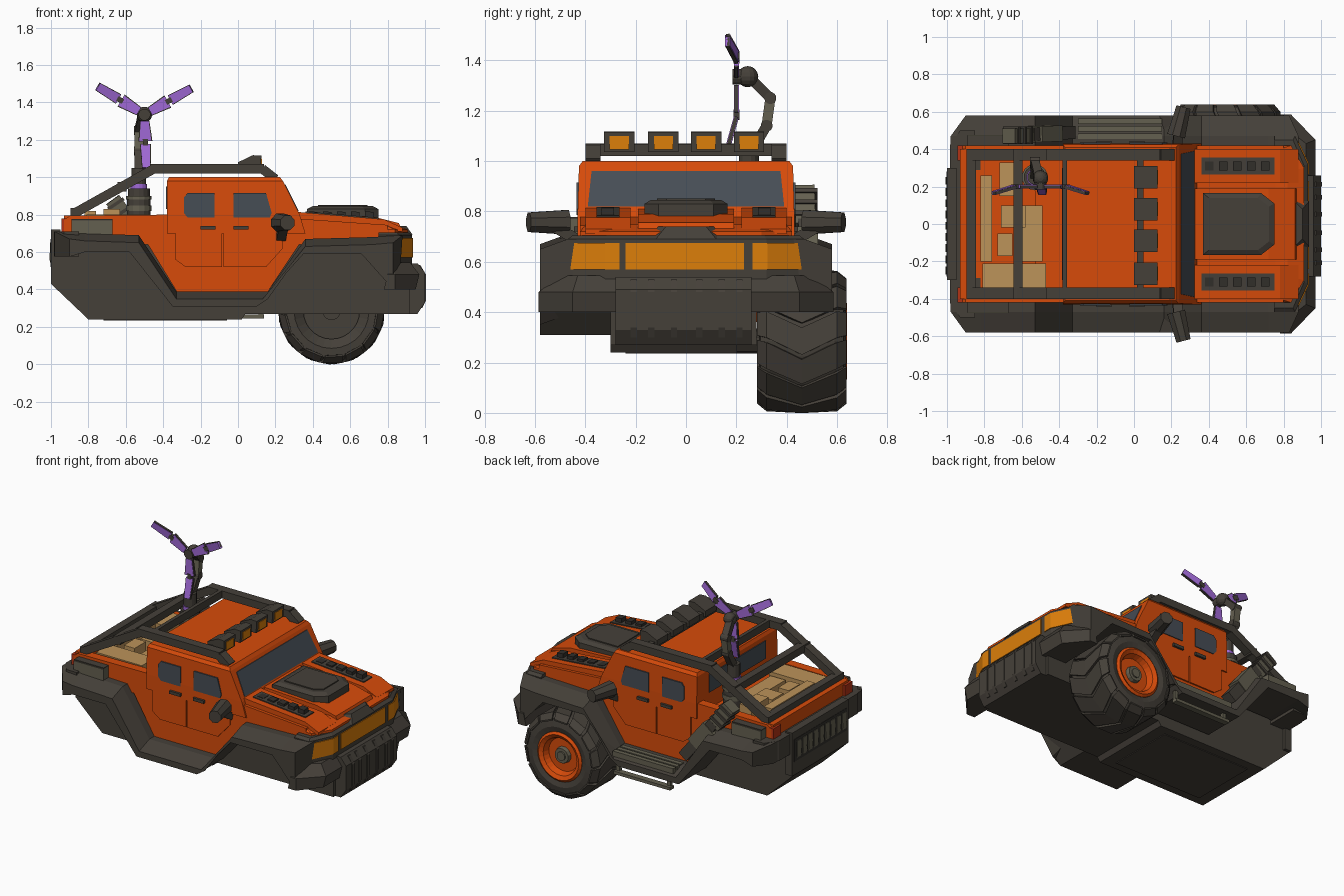
import bpy, bmesh, math
from mathutils import Vector as V

if "Cube" in bpy.data.objects:
    bpy.data.objects.remove(bpy.data.objects["Cube"])

def mat(name, r, g, b):
    m = bpy.data.materials.new(name)
    lin = lambda c: (c / 255 / 12.92) if c < 11 else ((c / 255 + .055) / 1.055) ** 2.4
    m.diffuse_color = (lin(r), lin(g), lin(b), 1)
    m.use_nodes = True
    m.node_tree.nodes["Principled BSDF"].inputs["Base Color"].default_value = m.diffuse_color
    return m

ORANGE = mat("orange paint", 215, 75, 10)
DARK = mat("dark trim", 69, 64, 57)
OLIVE = mat("olive metal", 100, 96, 80)
BLACK = mat("black recess", 50, 47, 43)
AMBER = mat("amber lamp", 220, 126, 10)
GLASS = mat("window glass", 70, 77, 85)
TAN = mat("tan crate", 188, 147, 90)
PURPLE = mat("purple blade", 160, 105, 214)
RED = mat("red lamp", 180, 50, 20)

def mesh(name, verts, faces, m):
    me = bpy.data.meshes.new(name)
    me.from_pydata([tuple(v) for v in verts], [], faces)
    bm = bmesh.new(); bm.from_mesh(me)
    bmesh.ops.recalc_face_normals(bm, faces=bm.faces)
    bm.to_mesh(me); bm.free()
    me.materials.append(m)
    ob = bpy.data.objects.new(name, me)
    bpy.context.collection.objects.link(ob)
    return ob

def loft(name, rings, m, closed=False):
    n, k = len(rings[0]), len(rings)
    faces = [(i*n+j, i*n+(j+1) % n, (i+1) % k*n+(j+1) % n, (i+1) % k*n+j)
             for i in range(k if closed else k-1) for j in range(n)]
    if not closed:
        faces += [tuple(range(n)), tuple(range((k-1)*n, k*n))]
    return mesh(name, [p for r in rings for p in r], faces, m)

def prism(name, pts, y0, y1, m):            # side profile (x, z) extruded along y
    return loft(name, [[(x, y, z) for x, z in pts] for y in (y0, y1)], m)

def stack(name, levels, m):                 # plan outlines (x, y) stacked along z
    return loft(name, [[(x, y, z) for x, y in pts] for z, pts in levels], m)

def rect(x0, x1, w):
    return [(x0, -w), (x1, -w), (x1, w), (x0, w)]

def nose(x0, x1, x2, w1, w2):               # plan with chamfered front corners
    return [(x0, -w2), (x1, -w2), (x2, -w1), (x2, w1), (x1, w2), (x0, w2)]

def box(name, x, y, z, m):
    return prism(name, [(x[0], z[0]), (x[1], z[0]), (x[1], z[1]), (x[0], z[1])], y[0], y[1], m)

def bar(name, p, q, w, h, m, side=(0, 1, 0), taper=1):
    p, q, side = V(p), V(q), V(side)
    d = (q - p).normalized()
    a = d.cross(side).normalized(); b = a.cross(d)
    ring = lambda c, t: [c + a*w/2*t*i + b*h/2*j for i, j in ((-1, -1), (1, -1), (1, 1), (-1, 1))]
    return loft(name, [ring(p, 1), ring(q, taper)], m)

def cyl(name, p, q, r, m, n=12, r2=None):
    p, q = V(p), V(q)
    rot = (q - p).to_track_quat('Z', 'Y')
    ring = lambda c, rr: [c + rot @ V((rr*math.cos(2*math.pi*(i+.5)/n), rr*math.sin(2*math.pi*(i+.5)/n), 0)) for i in range(n)]
    return loft(name, [ring(p, r), ring(q, r if r2 is None else r2)], m)

# chassis and underbody
prism("chassis", [(-1, .68), (-1, .43), (-.8, .24), (.02, .24), (.04, .27), (.92, .27), (.92, .64)], -.3, .28, DARK)
box("belly_panel", (-.72, -.06), (-.24, .22), (.235, .245), DARK)

# lower orange body: sill tub, front block, rear block and nose
prism("cabin_tub", [(-.53, .72), (-.31, .36), (.14, .36), (.38, .72)], -.42, .42, ORANGE)
prism("front_body", [(.3, .64), (.8, .64), (.8, .745), (.3, .78)], -.42, .42, ORANGE)
box("bed_floor", (-.93, -.38), (-.42, .42), (.64, .70), ORANGE)
stack("nose", [(.68, nose(.7, .84, .91, .3, .42)), (.72, nose(.7, .84, .91, .3, .42)),
               (.748, nose(.7, .78, .82, .28, .4))], ORANGE)
prism("hood_bulge", [(.3, .74), (.3, .81), (.72, .79), (.86, .755), (.88, .71)], -.19, .19, ORANGE)
for s in (1, -1):
    prism("hood_side", [(.31, .74), (.31, .815), (.78, .775), (.88, .73), (.88, .71)], s*.22, s*.40, ORANGE)
    prism("hood_vent", [(.36, .79), (.36, .817), (.75, .784), (.75, .76)], s*.265, s*.355, DARK)
    for i in range(5):
        x = .38 + i*.075
        prism("vent_slot", [(x, .79), (x, .818), (x+.045, .814), (x+.045, .78)], s*.285, s*.335, BLACK)
scoop = [(.37, -.165), (.68, -.165), (.75, -.11), (.75, .11), (.68, .165), (.37, .165)]
shrink = lambda k: [(.56 + (x-.56)*k, y*k) for x, y in scoop]
stack("hood_scoop", [(.77, scoop), (.83, scoop), (.845, shrink(.85))], DARK)
stack("scoop_panel", [(.84, shrink(.7)), (.852, shrink(.7))], DARK)

# cabin, glass and doors
stack("cabin", [(.7, rect(-.38, .36, .43)), (.8, rect(-.38, .33, .43)), (.98, rect(-.38, .24, .425)),
                (1.0, rect(-.37, .225, .41))], ORANGE)
loft("windshield", [[(x, -y, z), (x, y, z), (x2, y2, z2), (x2, -y2, z2)]
                    for x, y, z, x2, y2, z2 in ((.31, .39, .82, .24, .375, .96), (.324, .39, .82, .254, .375, .96))], GLASS)
box("rear_glass", (-.386, -.37), (-.3, .3), (.83, .95), GLASS)
for s in (1, -1):
    prism("rear_window", [(-.29, .81), (-.27, .785), (-.125, .785), (-.125, .915), (-.27, .915), (-.29, .89)], s*.42, s*.435, GLASS)
    prism("front_window", [(-.025, .785), (.17, .785), (.18, .81), (.15, .915), (-.025, .915)], s*.42, s*.435, GLASS)
    for x in (-.2, -.025):
        box("door_handle", (x, x+.08), (s*.42, s*.445), (.72, .74), DARK)
    # door panels reaching from window line to sill
    prism("rear_door", [(-.335, .56), (-.28, .52), (-.086, .52), (-.086, .78), (-.335, .78)], s*.41, s*.43, ORANGE)
    prism("front_door", [(-.078, .52), (.15, .52), (.24, .62), (.24, .78), (-.078, .78)], s*.41, s*.43, ORANGE)
    # mirrors
    bar("mirror_arm", (.23, s*.42, .68), (.245, s*.54, .75), .045, .05, DARK, (1, 0, 0))
    cyl("mirror_head", (.225, s*.47, .757), (.265, s*.625, .757), .053, DARK, 8, .042)

# open cargo bed
for s in (1, -1):
    prism("bed_wall", [(-.93, .66), (-.38, .66), (-.38, .8), (-.9, .795), (-.93, .77)], s*.36, s*.42, ORANGE)
box("tailgate", (-.93, -.87), (-.4, .4), (.66, .795), ORANGE)
for i, (x0, x1, y0, y1, z) in enumerate([(-.82, -.76, -.2, .26, .82), (-.81, -.47, -.35, -.21, .8), (-.6, -.49, -.2, .1, .78),
                                         (-.73, -.65, -.17, -.05, .8), (-.71, -.58, -.02, .1, .79), (-.72, -.63, .15, .33, .83)]):
    box("crate_%d" % i, (x0, x1), (y0, y1), (.69, z), TAN)

# wheel arch flares and sills: upper and lower edge points along the side
top = [(-.98, .71), (-.82, .70), (-.53, .69), (-.33, .39), (.16, .39), (.36, .67), (.72, .68), (.88, .69)]
low = [(-.98, .575), (-.82, .6), (-.58, .6), (-.35, .31), (.10, .31), (.35, .59), (.66, .59), (.86, .40)]
clamp = lambda x: max(-.9, min(.83, x))
for s in (1, -1):
    loft("arch_flare", [[(a, s*.29, b), (a, s*.47, b), (clamp(a), s*.58, b-.04), (clamp(c), s*.58, d), (c, s*.47, d), (c, s*.29, d)]
                        for (a, b), (c, d) in zip(top, low)], DARK)
    box("side_locker", (-.89, -.67), (s*.4, s*.475), (.665, .77), OLIVE)
    box("locker_lid", (-.89, -.67), (s*.4, s*.47), (.77, .777), DARK)
    box("tail_lamp", (-.945, -.9), (s*.34, s*.42), (.71, .78), RED)

# front bumper, fascia and lamps
stack("front_bumper", [(.40, nose(.78, .84, .95, .45, .585)), (.48, nose(.8, .84, .97, .45, .585)),
                       (.545, nose(.8, .83, .92, .43, .50))], DARK)
prism("bumper_center", [(.85, .27), (.96, .27), (1.0, .33), (1.0, .49), (.96, .54), (.85, .54)], -.28, .26, DARK)
for y in (-.22, -.15, -.06, .04, .13, .2):
    prism("bumper_rib", [(.9, .3), (.985, .3), (1.005, .34), (1.005, .48), (.975, .53), (.9, .53)], y, y+.025, DARK)
stack("fascia", [(.53, nose(.75, .86, .93, .32, .47)), (.69, nose(.75, .86, .93, .32, .47)),
                 (.705, nose(.75, .85, .91, .31, .45))], DARK)
box("grille_lamp", (.9, .935), (-.24, .23), (.57, .675), AMBER)
for s in (1, -1):
    lamp = [(.935, s*.265), (.935, s*.323), (.866, s*.472), (.85, s*.475), (.85, s*.45), (.9, s*.265)]
    stack("headlamp", [(.57, lamp), (.675, lamp)], AMBER)
stack("hood_notch", [(.69, nose(.8, .9, .935, .12, .15)), (.74, nose(.8, .87, .9, .08, .11))], DARK)

# rear bumper with grille
stack("rear_bumper", [(z, [(-.85, -.5), (-.93, -.5), (-.985, -.42), (-.985, .42), (-.93, .5), (-.85, .5)])
                      for z in (.575, .71)], DARK)
box("rear_panel", (-1.0, -.95), (-.3, .3), (.43, .72), DARK)
box("rear_grille_recess", (-1.002, -.99), (-.28, .28), (.52, .67), BLACK)
for i in range(9):
    y = -.27 + i*.06
    prism("rear_grille_bar", [(-.99, .53), (-1.0, .53), (-1.008, .56), (-1.004, .65), (-.99, .66)], y, y+.042, OLIVE)

# roof cage and light bar
for s in (1, -1):
    y = s*.37
    bar("roof_rail", (-.47, y, 1.045), (.14, y, 1.045), .05, .06, DARK)
    bar("rail_front", (.13, y, 1.045), (.2, y, .99), .05, .06, DARK)
    bar("rail_back", (-.45, y, 1.045), (-.87, y, .81), .05, .06, DARK)
for x, z, w in ((-.37, 1.045, .012), (-.62, .95, .025), (-.87, .81, .025)):
    box("cage_crossbar", (x-w, x+w), (-.4, .4), (z-.025, z+.025), DARK)
box("light_bar", (.015, .05), (-.4, .4), (1.02, 1.065), DARK)
for y in (-.265, -.09, .08, .25):
    prism("roof_lamp", [(0, 1.04), (.12, 1.035), (.125, 1.115), (.08, 1.118), (0, 1.08)], y-.06, y+.06, DARK)
    box("roof_lamp_lens", (.11, .128), (y-.038, y+.038), (1.045, 1.1), AMBER)

# side step, hanging step and exhaust on the far side
for i in range(3):
    box("step_plate", (-.3, .15), (.455+i*.04, .485+i*.04), (.36, .395), OLIVE)
box("hanging_step", (-.28, .14), (.53, .57), (.245, .265), OLIVE)
for x in (-.27, .11):
    box("step_hanger", (x, x+.025), (.53, .55), (.25, .33), OLIVE)
bar("exhaust_pipe", (-.34, .49, .47), (-.56, .48, .75), .07, .07, DARK)
bar("exhaust_muffler", (-.42, .485, .57), (-.53, .48, .71), .1, .085, OLIVE)
bar("exhaust_tip", (-.56, .475, .73), (-.67, .47, .88), .085, .08, OLIVE)
for t in (.2, .5, .8):
    bar("exhaust_rib", (-.56-.11*t, .475, .73+.15*t), (-.57-.11*t, .475, .745+.15*t), .1, .095, DARK)

# wheel: tyre, chevron tread, rim and hub
C, N = V((.5, .46, .285)), 28
spin = lambda r, y, a: C + V((r*math.cos(a), y, r*math.sin(a)))
section = [(.15, -.13), (.2, -.17), (.25, -.165), (.27, -.13), (.275, 0), (.27, .13), (.25, .165), (.2, .175), (.165, .165), (.15, .1)]
loft("tyre", [[spin(r, y, 2*math.pi*i/N) for r, y in section] for i in range(N)], DARK, True)
for i in range(14):
    for s in (1, -1):
        a = 2*math.pi*i/14
        loft("tread_block", [[spin(r, s*y, a+da+o) for r, da in ((.24, -.19), (.24, .19), (rt, .19), (rt, -.19))]
                             for y, o, rt in ((0, .0, .286), (.14, .24, .283), (.178, .28, .25))], DARK)
cyl("wheel_back", C + V((0, -.12, 0)), C + V((0, .1, 0)), .155, DARK, N)
rim = [(.165, .168), (.15, .18), (.125, .165), (.105, .11), (.15, .09)]
loft("wheel_rim", [[spin(r, y, 2*math.pi*i/N) for r, y in rim] for i in range(N)], ORANGE, True)
cyl("rim_dish", C + V((0, .08, 0)), C + V((0, .125, 0)), .112, ORANGE, N)
cyl("wheel_hub", C + V((0, .1, 0)), C + V((0, .15, 0)), .06, OLIVE, 12, .05)
cyl("hub_cap", C + V((0, .14, 0)), C + V((0, .158, 0)), .03, OLIVE, 12)
cyl("axle", (.5, .2, .285), (.5, .36, .285), .05, DARK, 10)

# turret base and jointed arm
for z0, z1, r, m in ((.69, .88, .065, DARK), (.82, .85, .07, OLIVE), (.88, .9, .07, OLIVE), (.9, .94, .06, DARK),
                     (.94, .965, .045, PURPLE), (.965, 1.05, .04, DARK)):
    cyl("turret_base", (-.53, .25, z0), (-.53, .25, z1), r, m, 14)
arm = [(-.53, .25, 1.02), (-.53, .32, 1.14), (-.53, .335, 1.25), (-.51, .25, 1.335)]
for i in range(3):
    bar("turret_arm", arm[i], arm[i+1], .04, .045, OLIVE if i == 1 else DARK, (1, 0, 0))
    p = V(arm[i+1])
    cyl("arm_joint", p - V((.027, 0, 0)), p + V((.027, 0, 0)), .024, DARK)

# claw head with three jointed blades: dark rim plate with purple faces
bpy.ops.mesh.primitive_uv_sphere_add(segments=14, ring_count=8, radius=.042, location=(-.5, .245, 1.335))
head = bpy.context.object
head.name = "claw_head"
head.data.materials.append(DARK)
cyl("claw_hub", (-.5, .24, 1.335), (-.5, .185, 1.335), .032, DARK)
H = V((-.5, .2, 1.335))
for tx, tz in ((-.25, .15), (.25, .14), (.01, -.285)):
    d, curl = V((tx, 0, tz)), V((0, -.035, 0))
    for part, m, w, h in (("rim", DARK, .008, .014), ("face", PURPLE, 0, .02)):
        bar("blade_root_" + part, H + d*.12, H + d*.5, .042 + w, h, m, taper=1.5)
        bar("blade_tip_" + part, H + d*.56, H + d + curl, .05 + w, h, m, taper=.8)
    bar("blade_joint", H + d*.46, H + d*.6, .028, .024, DARK)
